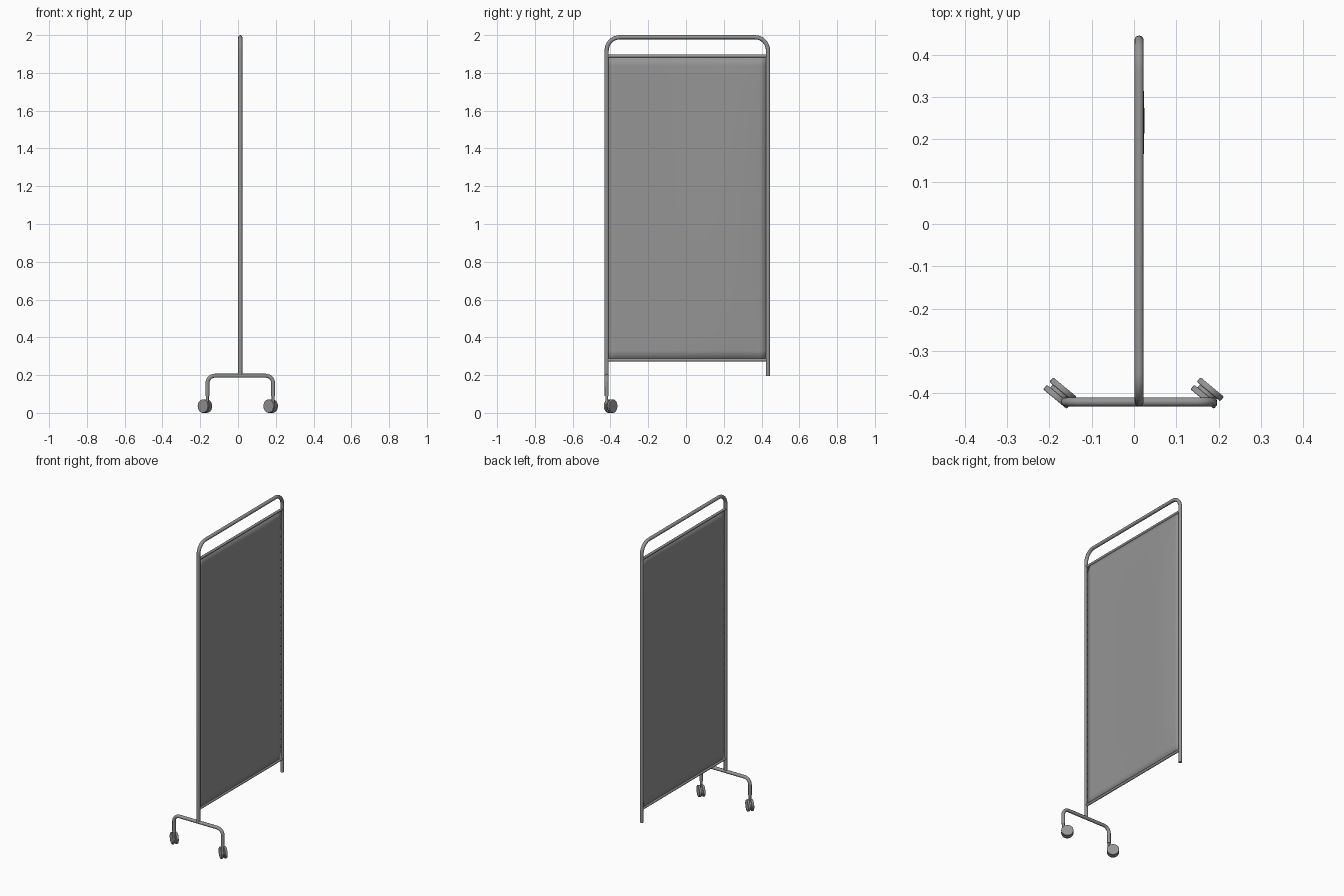
import bpy, bmesh, math
from mathutils import Vector

if "Cube" in bpy.data.objects:
    bpy.data.objects.remove(bpy.data.objects["Cube"])

# Single painted-metal grey
grey = bpy.data.materials.new("mid_grey")
grey.use_nodes = True
colour = (0.3, 0.3, 0.3, 1)
grey.diffuse_color = colour
grey.node_tree.nodes["Principled BSDF"].inputs["Base Color"].default_value = colour

X = 0.012           # plane of the screen
FRONT, BACK = -0.42, 0.434   # post positions along y


def finish(obj, name):
    obj.name = name
    obj.data.materials.clear()
    obj.data.materials.append(grey)
    bpy.ops.object.select_all(action='DESELECT')
    obj.select_set(True)
    bpy.context.view_layer.objects.active = obj
    if obj.type == 'CURVE':
        bpy.ops.object.convert(target='MESH')
        obj = bpy.context.object
    bpy.ops.object.shade_smooth_by_angle(angle=math.radians(40))
    return obj


def tube(name, corners, radius, bend=0.0, steps=8):
    """Round tube through the corners, with each inner corner bent to an arc."""
    pts = [Vector(c) for c in corners]
    path = [pts[0]]
    for a, b, c in zip(pts, pts[1:], pts[2:]):
        u, v = (a - b).normalized(), (c - b).normalized()
        centre = b + (u + v) * bend
        for i in range(steps + 1):
            t = i / steps * math.pi / 2
            path.append(centre - v * bend * math.cos(t) - u * bend * math.sin(t))
    path.append(pts[-1])
    curve = bpy.data.curves.new(name, 'CURVE')
    curve.dimensions = '3D'
    curve.bevel_depth = radius
    curve.bevel_resolution = 4
    curve.use_fill_caps = True
    spline = curve.splines.new('POLY')
    spline.points.add(len(path) - 1)
    for p, co in zip(spline.points, path):
        p.co = (*co, 1)
    obj = bpy.data.objects.new(name, curve)
    bpy.context.collection.objects.link(obj)
    return finish(obj, name)


def cylinder(name, radius, depth, location, rotation=(0, 0, 0), bevel=0.0):
    bpy.ops.mesh.primitive_cylinder_add(vertices=28, radius=radius, depth=depth,
                                        location=location, rotation=rotation)
    obj = finish(bpy.context.object, name)
    if bevel:
        mod = obj.modifiers.new("rounded_edge", 'BEVEL')
        mod.width = bevel
        mod.segments = 3
    return obj


# Bent outer frame and the two rails holding the sheet
tube("frame", [(X, FRONT, 0.195), (X, FRONT, 1.989),
               (X, BACK, 1.989), (X, BACK, 0.195)], 0.011, 0.07)
for name, z in (("lower_rail", 0.28), ("upper_rail", 1.889)):
    tube(name, [(X, FRONT, z), (X, BACK, z)], 0.008)

# Stretched cloth sheet with a slight billow towards the back post
bm = bmesh.new()
bmesh.ops.create_grid(bm, x_segments=24, y_segments=32, size=0.5)
for v in bm.verts:
    s, t = v.co.x + 0.5, v.co.y + 0.5
    billow = 0.0115 * math.sin(math.pi * min(max(t, 0), 1)) ** 0.5 \
        * math.sin(math.pi * min(max(s, 0), 1) ** 2.9) if 0 < t < 1 else 0
    v.co = (X + billow, FRONT + 0.008 + s * (BACK - FRONT - 0.016), 0.28 + t * 1.609)
mesh = bpy.data.meshes.new("sheet")
bm.to_mesh(mesh)
bm.free()
sheet = bpy.data.objects.new("sheet", mesh)
bpy.context.collection.objects.link(sheet)
finish(sheet, "sheet")
solid = sheet.modifiers.new("thickness", 'SOLIDIFY')
solid.thickness = 0.002
solid.offset = 0

# Arched foot under the front post
LEGS = {"right": -0.162, "left": 0.186}
tube("foot_bar", [(LEGS["right"], FRONT, 0.09), (LEGS["right"], FRONT, 0.197),
                  (LEGS["left"], FRONT, 0.197), (LEGS["left"], FRONT, 0.09)],
     0.0105, 0.04)

# Swivelled twin-wheel casters trailing behind each stem
swivel = math.radians(-39.7)
roll = Vector((math.cos(swivel), math.sin(swivel), 0))
axle = Vector((-math.sin(swivel), math.cos(swivel), 0))
turn = (math.pi / 2, 0, swivel)
for side, x in LEGS.items():
    hub = Vector((x, FRONT, 0.036)) - roll * 0.017 + Vector((0, 0.01, 0))
    cylinder(side + "_caster_stem", 0.0075, 0.06, (x, FRONT, 0.07))
    cylinder(side + "_caster_body", 0.026, 0.014, hub, turn)
    for part, k in (("inner", 1), ("outer", -1)):
        cylinder(f"{side}_{part}_wheel", 0.036, 0.014, hub + axle * 0.0115 * k,
                 turn, 0.003)
